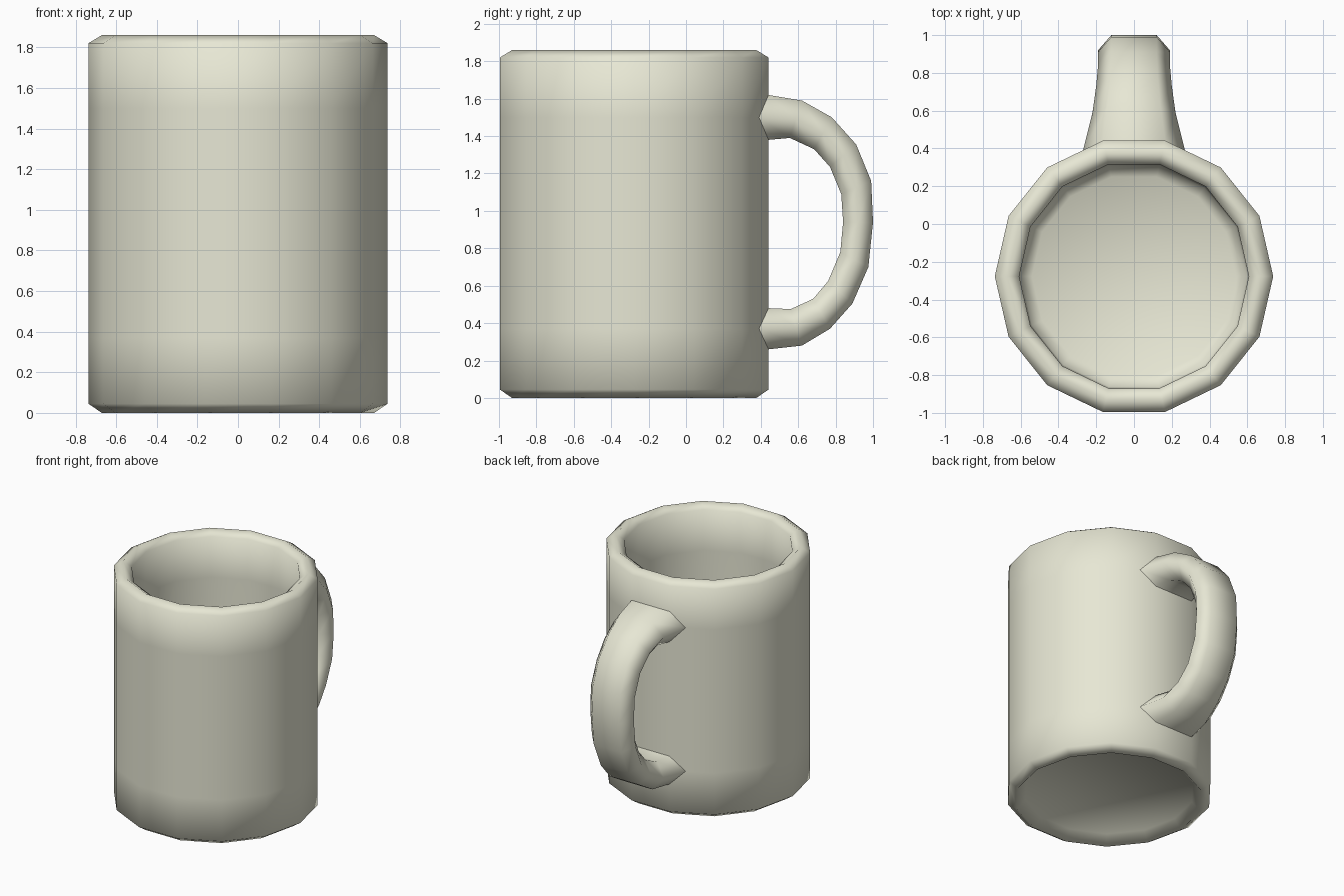
import bpy, bmesh, math

if "Cube" in bpy.data.objects:
    bpy.data.objects.remove(bpy.data.objects["Cube"])

SIDES = 14
RADIUS = 0.737
CENTRE_Y = -0.277

glaze = bpy.data.materials.new("glaze")
glaze.diffuse_color = (0.80, 0.80, 0.66, 1)
glaze.use_nodes = True
glaze.node_tree.nodes["Principled BSDF"].inputs["Base Color"].default_value = glaze.diffuse_color


def loft(name, rings, cap):
    """Bridge equal-length closed rings into one smooth-shaded skin."""
    bm = bmesh.new()
    loops = [[bm.verts.new(p) for p in ring] for ring in rings]
    for a, b in zip(loops, loops[1:]):
        n = len(a)
        for i in range(n):
            j = (i + 1) % n
            bm.faces.new((a[i], a[j], b[j], b[i]))
    if cap:
        bm.faces.new(loops[0][::-1])
        bm.faces.new(loops[-1])
    bmesh.ops.recalc_face_normals(bm, faces=bm.faces)
    for f in bm.faces:
        f.smooth = True
    mesh = bpy.data.meshes.new(name)
    bm.to_mesh(mesh)
    bm.free()
    mesh.materials.append(glaze)
    obj = bpy.data.objects.new(name, mesh)
    bpy.context.collection.objects.link(obj)
    return obj


def circle(r, z):
    step = 2 * math.pi / SIDES
    return [(r * math.cos(i * step), CENTRE_Y + r * math.sin(i * step), z)
            for i in range(SIDES)]


# Cup: recessed underside, foot ring, outer wall, rounded rim, inner wall, floor
profile = [(0.61, 0.07), (0.67, 0), (RADIUS, 0.045), (RADIUS, 0.37), (RADIUS, 1.5),
           (RADIUS, 1.82), (0.67, 1.86), (0.608, 1.82),
           (0.608, 1.5), (0.608, 0.37), (0.6, 0.2), (0.54, 0.16)]
loft("mug_body", [circle(r, z) for r, z in profile], cap=True)

# Handle: outer (y, z), inner (y, z), half width at the sides, half width of flats
stations = [
    ((0.62, 1.59), (0.555, 1.39), 0.22, 0.14),
    ((0.78, 1.50), (0.685, 1.33), 0.20, 0.125),
    ((0.91, 1.355), (0.77, 1.235), 0.19, 0.12),
    ((0.99, 1.16), (0.83, 1.09), 0.19, 0.12),
    ((1.00, 0.94), (0.84, 0.94), 0.19, 0.12),
    ((0.975, 0.70), (0.825, 0.78), 0.19, 0.12),
    ((0.89, 0.505), (0.76, 0.625), 0.19, 0.12),
    ((0.77, 0.37), (0.68, 0.53), 0.20, 0.125),
    ((0.62, 0.28), (0.56, 0.475), 0.22, 0.14),
]


def hexagon(outer, inner, side, flat, mid_y=None):
    (oy, oz), (iy, iz) = outer, inner
    my = (oy + iy) / 2 if mid_y is None else mid_y
    mz = (oz + iz) / 2
    return [(-flat, oy, oz), (flat, oy, oz), (side, my, mz),
            (flat, iy, iz), (-flat, iy, iz), (-side, my, mz)]


# End rings lie on the wall of the cup
top_end = hexagon((0.44, 1.62), (0.44, 1.38), 0.27, 0.165, 0.39)
bottom_end = hexagon((0.44, 0.26), (0.44, 0.48), 0.27, 0.165, 0.39)
loft("handle", [top_end] + [hexagon(*s) for s in stations] + [bottom_end], cap=False)
